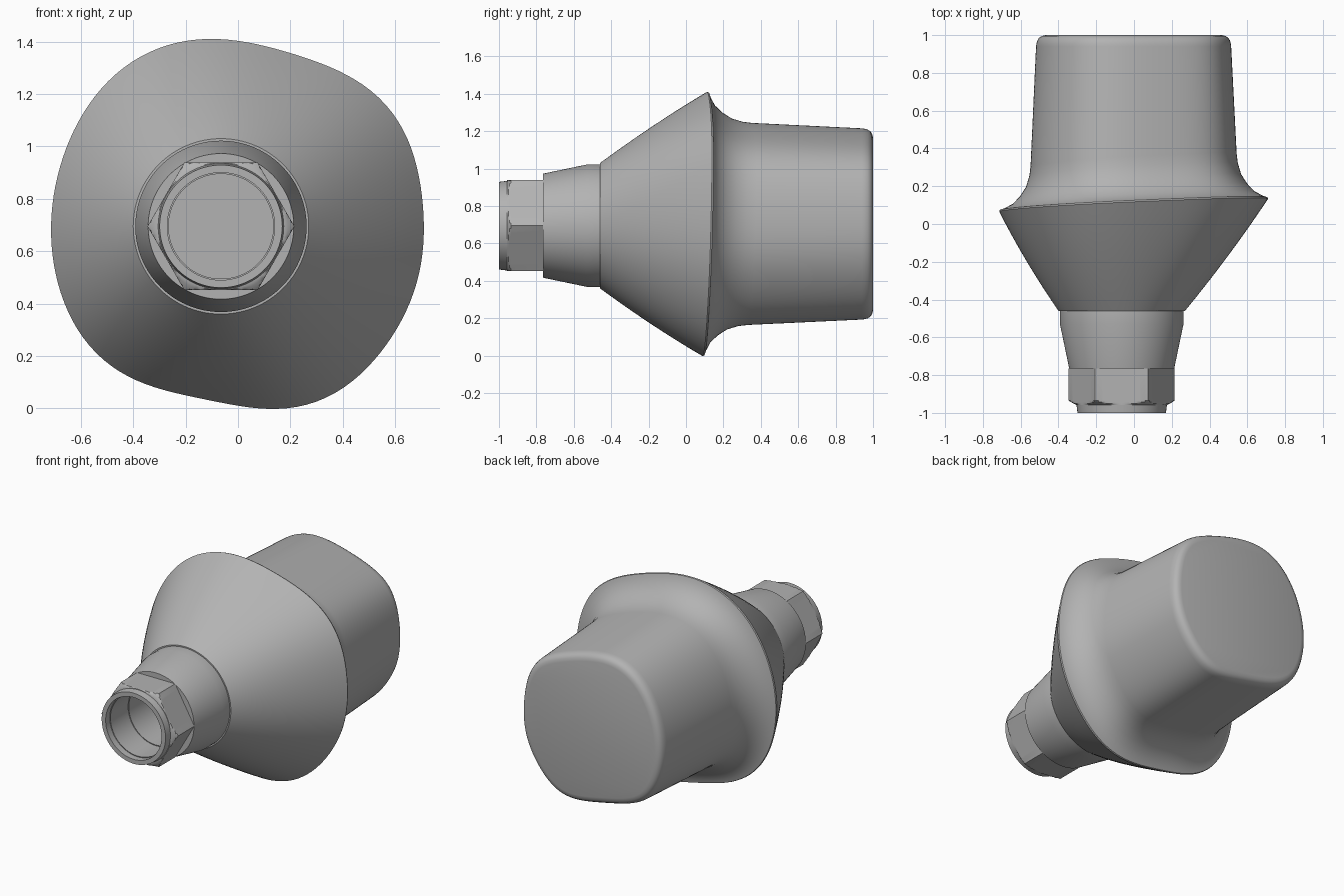
import bpy, bmesh
from math import sin, cos, atan2, hypot, pi, radians, tau
from mathutils import Vector

if "Cube" in bpy.data.objects:
    bpy.data.objects.remove(bpy.data.objects["Cube"], do_unlink=True)

SEG = 120
ANGLES = [tau * i / SEG for i in range(SEG)]
AXIS = Vector((-0.065, 0.695))      # centre of the connector end (x, z)
MID = Vector((0.0, 0.7))            # centre of the rim outline

steel = bpy.data.materials.new("grey metal")
steel.use_nodes = True
GREY = (0.45, 0.45, 0.45, 1)
steel.diffuse_color = GREY
steel.node_tree.nodes["Principled BSDF"].inputs["Base Color"].default_value = GREY


def skin(name, rings, cap_start=False, cap_end=False):
    """Bridge successive rings of points into one smooth part."""
    bm = bmesh.new()
    loops = [[bm.verts.new(p) for p in ring] for ring in rings]
    for a, b in zip(loops, loops[1:]):
        for i in range(SEG):
            j = (i + 1) % SEG
            bm.faces.new((a[i], b[i], b[j], a[j]))
    if cap_start:
        bm.faces.new(loops[0])
    if cap_end:
        bm.faces.new(loops[-1][::-1])
    mesh = bpy.data.meshes.new(name)
    bm.to_mesh(mesh)
    bm.free()
    mesh.materials.append(steel)
    mesh.shade_smooth()
    mesh.set_sharp_from_angle(angle=radians(30))
    obj = bpy.data.objects.new(name, mesh)
    bpy.context.collection.objects.link(obj)
    return obj


def circle(y, r):
    return [(AXIS.x + r * cos(a), y, AXIS.y + r * sin(a)) for a in ANGLES]


def hexagon(y, limit):
    """Hexagon across-flats 0.49, trimmed to a circle for the chamfer."""
    ring = []
    for a in ANGLES:
        off = (a % (pi / 3)) - pi / 6
        r = min(0.243 / cos(off), limit)
        ring.append((AXIS.x + r * cos(a), y, AXIS.y + r * sin(a)))
    return ring


# Rim outline: a few key points, smoothed by a closed spline
KEYS = [Vector(p) for p in (
    (0.71, 0.64), (0.697, 0.834), (0.655, 1.005), (0.58, 1.15), (0.425, 1.26),
    (0.235, 1.35), (-0.07, 1.41), (-0.223, 1.395), (-0.357, 1.353),
    (-0.51, 1.235), (-0.624, 1.063), (-0.689, 0.891), (-0.714, 0.681),
    (-0.689, 0.49), (-0.624, 0.319), (-0.51, 0.181), (-0.338, 0.09),
    (-0.11, 0.029), (0.14, 0.0), (0.33, 0.036), (0.464, 0.128),
    (0.578, 0.261), (0.674, 0.452))]


def spline_polar():
    out = []
    n = len(KEYS)
    for i in range(n):
        p0, p1, p2, p3 = (KEYS[(i + k) % n] for k in (-1, 0, 1, 2))
        for s in range(8):
            t = s / 8
            m1, m2 = (p2 - p0) / 2, (p3 - p1) / 2
            d = p2 - p1
            p = p1 + m1 * t + (3 * d - 2 * m1 - m2) * t**2 + (m1 + m2 - 2 * d) * t**3 - MID
            out.append((atan2(p.y, p.x) % tau, hypot(p.x, p.y)))
    out.sort()
    return [(out[-1][0] - tau, out[-1][1])] + out + [(out[0][0] + tau, out[0][1])]


def sample(table, a):
    for (a0, r0), (a1, r1) in zip(table, table[1:]):
        if a0 <= a <= a1:
            return r0 + (r1 - r0) * (a - a0) / max(a1 - a0, 1e-9)


table = spline_polar()
raw = [sample(table, a) for a in ANGLES]
radius = [sum(raw) / SEG] * SEG
for k in range(1, 8):                # low harmonics only, for an even curve
    c = sum(r * cos(k * a) for r, a in zip(raw, ANGLES)) * 2 / SEG
    s = sum(r * sin(k * a) for r, a in zip(raw, ANGLES)) * 2 / SEG
    radius = [r + c * cos(k * a) + s * sin(k * a) for r, a in zip(radius, ANGLES)]
outline = [MID + r * Vector((cos(a), sin(a))) for r, a in zip(radius, ANGLES)]


def rim_y(p):
    """The rim lies in a slightly tilted plane."""
    return 0.1 + 0.047 * p.x + 0.025 * (p.y - 0.7)


def inset_ring(inset, y=None, lift=0.0):
    ring = []
    for i, p in enumerate(outline):
        t = (outline[(i + 1) % SEG] - outline[i - 1]).normalized()
        q = p + inset * Vector((-t.y, t.x))
        ring.append((q.x, rim_y(p) + lift if y is None else y, q.y))
    return ring


# Flared cone: from the round shoulder to the rim, slightly convex
shoulder = circle(-0.46, 0.335)
rim = inset_ring(0)
cone = [circle(-0.46, 0.3)]
STEPS = 10
for s in range(STEPS + 1):
    t = s / STEPS
    bulge = 0.012 * 4 * t * (1 - t)
    cone.append([Vector(a).lerp(Vector(b), t) + bulge * Vector((cos(g), 0, sin(g)))
                 for a, b, g in zip(shoulder, rim, ANGLES)])
skin("flared_cone", cone)

# Post: narrow rim land, concave fillet, tapered wall, rounded end
FILLET = ((0, 0), (0.008, 0.003), (0.015, 0.025), (0.04, 0.072), (0.08, 0.11),
          (0.13, 0.142), (0.19, 0.16), (0.24, 0.166))
WALL = ((0.94, 0.195), (0.955, 0.197), (0.972, 0.202), (0.986, 0.211),
        (0.995, 0.225), (1.0, 0.245))
post = [inset_ring(i, lift=d) for d, i in FILLET]
post += [inset_ring(i, y=y) for y, i in WALL]
skin("post", post, cap_end=True)

# Tapered neck
skin("neck", [circle(y, r) for y, r in (
    (-0.765, 0.2), (-0.765, 0.278), (-0.53, 0.327), (-0.46, 0.327))])

# Hexagonal drive with chamfered front corners
skin("hex_drive", [circle(-0.957, 0.2)] + [hexagon(y, r) for y, r in (
    (-0.957, 0.243), (-0.95, 0.256), (-0.943, 0.268), (-0.935, 0.281), (-0.765, 0.281))])

# End collar with its blind bore
skin("collar_and_bore", [circle(y, r) for y, r in (
    (-0.2, 0.205), (-1.0, 0.205), (-1.0, 0.234), (-0.955, 0.24))], cap_start=True)
